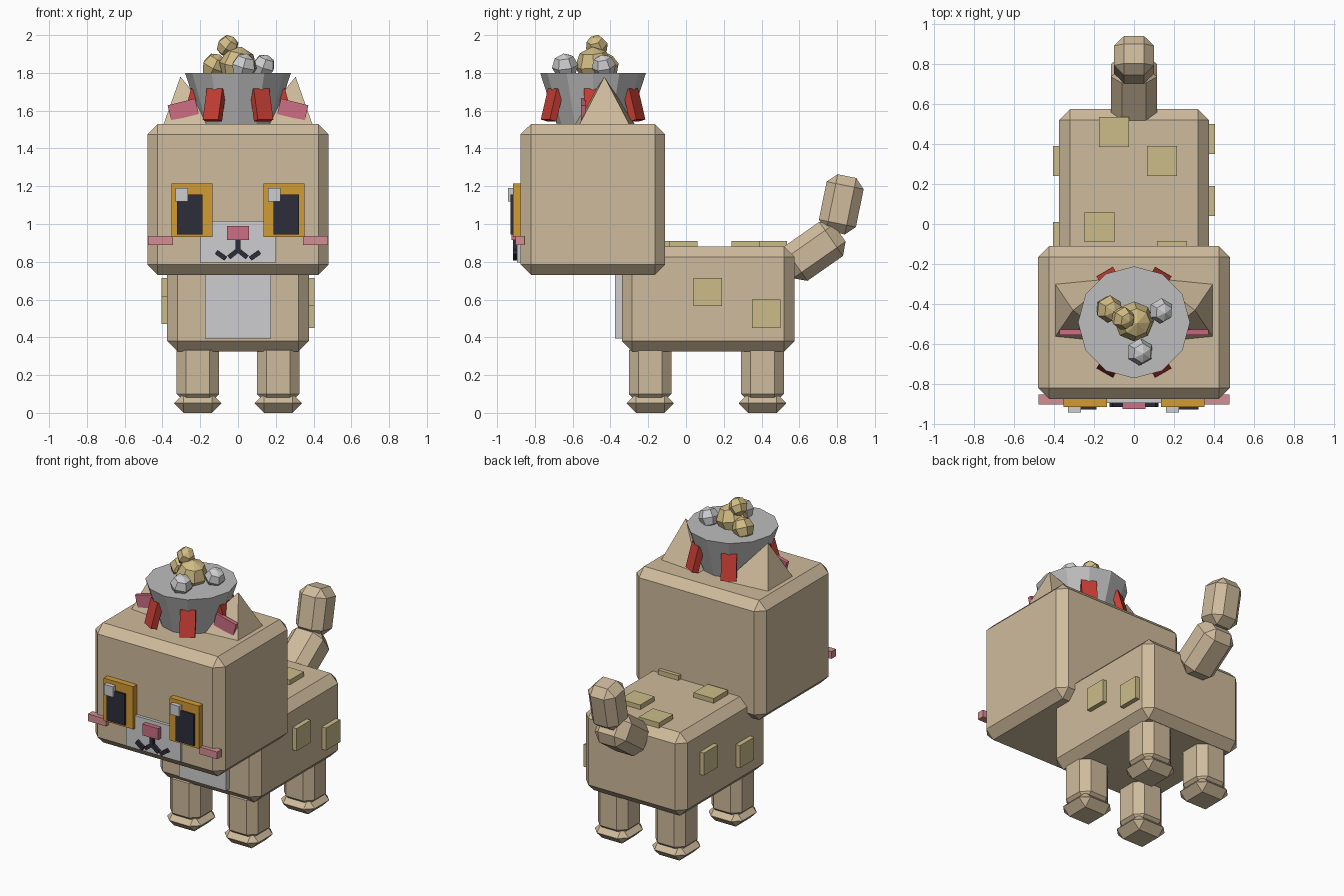
import bpy, bmesh, math
from mathutils import Matrix, Vector

if "Cube" in bpy.data.objects:
    bpy.data.objects.remove(bpy.data.objects["Cube"])


def material(name, r, g, b):
    lin = [(c / 255 / 12.92) if c < 11 else ((c / 255 + 0.055) / 1.055) ** 2.4 for c in (r, g, b)]
    m = bpy.data.materials.new(name)
    m.diffuse_color = (*lin, 1)
    m.use_nodes = True
    m.node_tree.nodes["Principled BSDF"].inputs["Base Color"].default_value = m.diffuse_color
    return m


TAN = material("tan fur", 207, 187, 156)
WHITE = material("pale grey", 206, 206, 208)
PINK = material("rose pink", 204, 110, 132)
BLUSH = material("soft blush", 213, 142, 146)
RED = material("red", 198, 62, 52)
STEEL = material("bucket grey", 190, 190, 191)
GOLD = material("gold", 210, 188, 132)
SPOT = material("spot yellow", 204, 188, 137)
AMBER = material("amber", 210, 155, 52)
BLACK = material("near black", 45, 45, 58)


def finish(bm, name, mat, matrix):
    bm.transform(matrix)
    me = bpy.data.meshes.new(name)
    bm.to_mesh(me)
    bm.free()
    me.materials.append(mat)
    ob = bpy.data.objects.new(name, me)
    bpy.context.collection.objects.link(ob)
    return ob


def rot(axis, deg):
    return Matrix.Rotation(math.radians(deg), 4, axis)


def block(name, mat, centre, size, bevel=0, turn=Matrix()):
    """Box, optionally chamfered and turned about its centre."""
    bm = bmesh.new()
    bmesh.ops.create_cube(bm, size=1, matrix=Matrix.Diagonal((*size, 1)))
    if bevel:
        bmesh.ops.bevel(bm, geom=bm.edges[:], offset=bevel, segments=1,
                        affect='EDGES', clamp_overlap=True)
    return finish(bm, name, mat, Matrix.Translation(centre) @ turn)


def span(name, mat, x, y, z, bevel=0):
    """Box given by its ranges on each axis."""
    r = (x, y, z)
    return block(name, mat, [(a + b) / 2 for a, b in r], [b - a for a, b in r], bevel)


def cone(name, mat, centre, r1, r2, depth, sides, turn=Matrix()):
    bm = bmesh.new()
    bmesh.ops.create_cone(bm, cap_ends=True, segments=sides, radius1=r1, radius2=r2, depth=depth)
    return finish(bm, name, mat, Matrix.Translation(centre) @ turn)


# Body, head and chest patch
span("body", TAN, (-.375, .375), (-.34, .575), (.325, .88), .055)
span("head", TAN, (-.48, .48), (-.875, -.11), (.73, 1.53), .055)
span("chest_patch", WHITE, (-.175, .175), (-.375, -.32), (.395, .78))

# Legs and feet
for s in (-1, 1):
    for y, place in ((-.19, "front"), (.405, "back")):
        block(place + "_leg", TAN, (s * .2125, y, .215), (.225, .225, .33), .05)
        block(place + "_foot", TAN, (s * .2125, y, .051), (.25, .25, .102), .05)

# Two-part tail
block("tail_base", TAN, (0, .674, .855), (.23, .34, .22), .055, rot('X', 35))
block("tail_tip", TAN, (0, .822, 1.104), (.2, .2, .305), .05, rot('X', -11.5))

# Square spots on the back and flanks
for x, y in ((-.1, .46), (.14, .315), (-.172, -.015), (.19, -.16)):
    block("back_spot", SPOT, (x, y, .893), (.15, .15, .036))
for x, y, z in ((.388, .115, .64), (.388, .425, .525), (-.388, .315, .64), (-.388, -.065, .545)):
    block("flank_spot", SPOT, (x, y, z), (.036, .15, .15))

# Eyes: the shine sits to the same side on both
for s, shine in ((-1, -.297), (1, .192)):
    span("eye", AMBER, (s * .243 - .109, s * .243 + .109), (-.915, -.86), (.93, 1.215))
    span("pupil", BLACK, (s * .255 - .067, s * .255 + .067), (-.928, -.9), (.945, 1.155))
    span("eye_shine", WHITE, (shine - .033, shine + .033), (-.943, -.9), (1.12, 1.19))
    block("cheek", BLUSH, (s * .411, -.878, .913), (.133, .048, .048))

# Muzzle, nose and mouth strokes
span("muzzle", WHITE, (-.2, .2), (-.895, -.86), (.795, 1.015))
span("nose", PINK, (-.058, .058), (-.925, -.88), (.915, .99))
span("mouth_line", BLACK, (-.013, .013), (-.915, -.88), (.85, .92))
for s in (-1, 1):
    block("mouth_inner", BLACK, (s * .025, -.898, .842), (.06, .034, .025), 0, rot('Y', s * 38))
    block("mouth_outer", BLACK, (s * .09, -.898, .834), (.062, .034, .025), 0, rot('Y', s * -35))

# Ears with pink inner plates
for s in (-1, 1):
    cone("ear", TAN, (s * .279, -.432, 1.632), .24, 0, .3, 4, rot('Y', s * 10) @ rot('Z', 45))
    block("inner_ear", PINK, (s * .29, -.542, 1.605), (.15, .026, .085), 0, rot('Y', s * 14))

# Bucket with flared red tabs around it
C = Vector((0, -.492, 0))
cone("bucket", STEEL, C + Vector((0, 0, 1.66)), .19, .28, .28, 12)
for i in range(6):
    turn = rot('Z', i * 60)
    pos = C + turn @ Vector((.25, 0, 1.63))
    block("bucket_tab", RED, pos, (.042, .095, .17), 0, turn @ rot('Y', -15))

# Faceted nuggets piled in the bucket
NUGGETS = (("gold_nugget", GOLD, (0, -.487, 1.84), .1, 8, 10),
           ("gold_nugget", GOLD, (-.125, -.425, 1.835), .07, 6, 25),
           ("gold_nugget", GOLD, (-.055, -.472, 1.942), .06, 6, 35),
           ("silver_nugget", WHITE, (.135, -.435, 1.835), .065, 6, 20),
           ("silver_nugget", WHITE, (.03, -.64, 1.835), .07, 6, 15))
for name, mat, pos, r, sides, tilt in NUGGETS:
    bm = bmesh.new()
    bmesh.ops.create_uvsphere(bm, u_segments=sides, v_segments=4, radius=r)
    finish(bm, name, mat, Matrix.Translation(pos) @ rot('Y', tilt) @ rot('X', tilt / 2))
